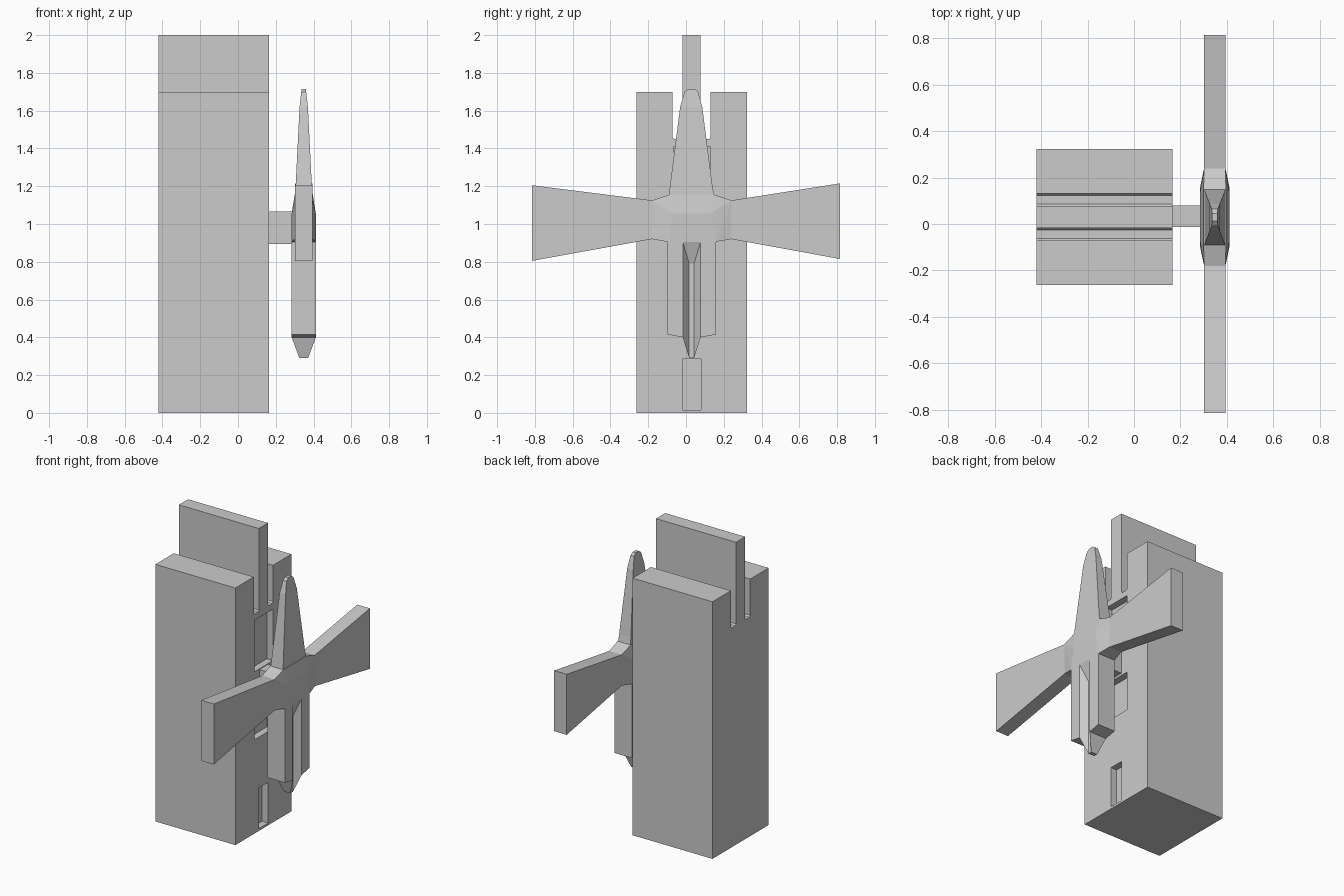
import bpy, bmesh

if "Cube" in bpy.data.objects:
    bpy.data.objects.remove(bpy.data.objects["Cube"])

CX, CY = 0.348, 0.03          # rotor axis


def make(name, bm):
    bmesh.ops.recalc_face_normals(bm, faces=bm.faces)
    me = bpy.data.meshes.new(name)
    bm.to_mesh(me)
    bm.free()
    ob = bpy.data.objects.new(name, me)
    bpy.context.collection.objects.link(ob)
    return ob


def hull(name, pts):
    bm = bmesh.new()
    for p in pts:
        bm.verts.new(p)
    r = bmesh.ops.convex_hull(bm, input=bm.verts)
    junk = [g for g in r["geom_interior"] if isinstance(g, bmesh.types.BMVert)]
    if junk:
        bmesh.ops.delete(bm, geom=junk, context="VERTS")
    bmesh.ops.dissolve_limit(bm, angle_limit=0.01, verts=bm.verts, edges=bm.edges)
    return make(name, bm)


def box(name, x, y, z):
    return hull(name, [(a, b, c) for a in x for b in y for c in z])


def extrude_x(name, profile, x0, x1):
    bm = bmesh.new()
    f = bm.faces.new([bm.verts.new((x0, y, z)) for y, z in profile])
    r = bmesh.ops.extrude_face_region(bm, geom=[f], use_keep_orig=True)
    vs = [g for g in r["geom"] if isinstance(g, bmesh.types.BMVert)]
    bmesh.ops.translate(bm, vec=(x1 - x0, 0, 0), verts=vs)
    return make(name, bm)


def sym(pts):
    """(half x, y, z) points mirrored across the rotor's thickness."""
    return [(CX + s * h, y, z) for h, y, z in pts for s in (-1, 1)]


def loft(name, sections):
    """Stacked rectangles: (z, y0, y1, half x)."""
    bm = bmesh.new()
    rings = [[bm.verts.new(p) for p in ((CX - h, a, z), (CX + h, a, z), (CX + h, b, z), (CX - h, b, z))]
             for z, a, b, h in sections]
    bm.faces.new(rings[0])
    bm.faces.new(rings[-1])
    for lo, hi in zip(rings, rings[1:]):
        for i in range(4):
            j = (i + 1) % 4
            bm.faces.new((lo[i], lo[j], hi[j], hi[i]))
    return make(name, bm)


# Tower with the tall central slab and the two slots beside it
half = [(0.293, 0), (0.293, 1.7), (0.101, 1.7), (0.101, 1.46), (0.093, 1.45),
        (0.056, 1.45), (0.048, 1.46), (0.048, 2.0)]
profile = [(CY + y, z) for y, z in half] + [(CY - y, z) for y, z in reversed(half)]
tower = extrude_x("tower", profile, -0.42, 0.165)

# Recessed windows and door on the rotor side
for y, z in (((-0.063, 0.13), (1.07, 1.41)), ((-0.063, 0.13), (0.62, 0.88)), ((-0.018, 0.08), (0.015, 0.285))):
    cut = box("cutter", (0.12, 0.3), y, z)
    cut.hide_render = True
    mod = tower.modifiers.new("recess", "BOOLEAN")
    mod.operation, mod.solver, mod.object = "DIFFERENCE", "EXACT", cut
    bpy.context.view_layer.objects.active = tower
    bpy.ops.object.modifier_apply(modifier=mod.name)
    bpy.data.objects.remove(cut)

# Axle
box("axle", (0.16, 0.295), (-0.012, 0.08), (0.895, 1.065))

# Hub bulging in the middle
W, N = 0.064, 0.046
hub = []
for s in (-1, 1):
    hub += [(N, CY + s * 0.21, 0.92), (N, CY + s * 0.21, 1.125),
            (W, CY + s * 0.125, 0.905), (W, CY + s * 0.1, 1.055),
            (N + 0.002, CY + s * 0.12, 1.155)]
hull("hub", sym(hub))

# Side blades
for s, name in ((-1, "left_blade"), (1, "right_blade")):
    tip = 0.815 * s
    dz = 0.005 * s
    hull(name, sym([(N, tip, 1.21 + dz), (N, tip, 0.81 + dz),
                    (N, CY + s * 0.21, 0.92), (N, CY + s * 0.21, 1.125)]))

# Tapered top blade
loft("top_blade", [(1.12, -0.095, 0.155, 0.046), (1.2, -0.085, 0.14, 0.043),
                   (1.62, -0.031, 0.086, 0.022), (1.7, -0.008, 0.064, 0.013),
                   (1.715, 0.012, 0.045, 0.011)])

# Lower blade: two grooved legs joined by a thin web ending in a point
G = 0.023
for s, name in ((-1, "left_leg"), (1, "right_leg")):
    o, m, i = CY + s * 0.128, CY + s * 0.047, CY + s * 0.013
    hull(name, sym([(W, o, 0.415), (W, m, 0.4), (G, i, 0.4),
                    (W, o, 0.92), (W, m, 0.92), (G, i, 0.92)]))
    hull(name + "_tip", sym([(W, m, 0.4), (G, i, 0.4), (G, i, 0.29)]))
box("web", (CX - G, CX + G), (CY - 0.013, CY + 0.013), (0.29, 0.92))
hull("groove_top", sym([(h, CY + s * y, z) for s in (-1, 1)
                        for h, y, z in ((W, 0.047, 0.905), (G, 0.013, 0.79), (G, 0.013, 0.905))]))
